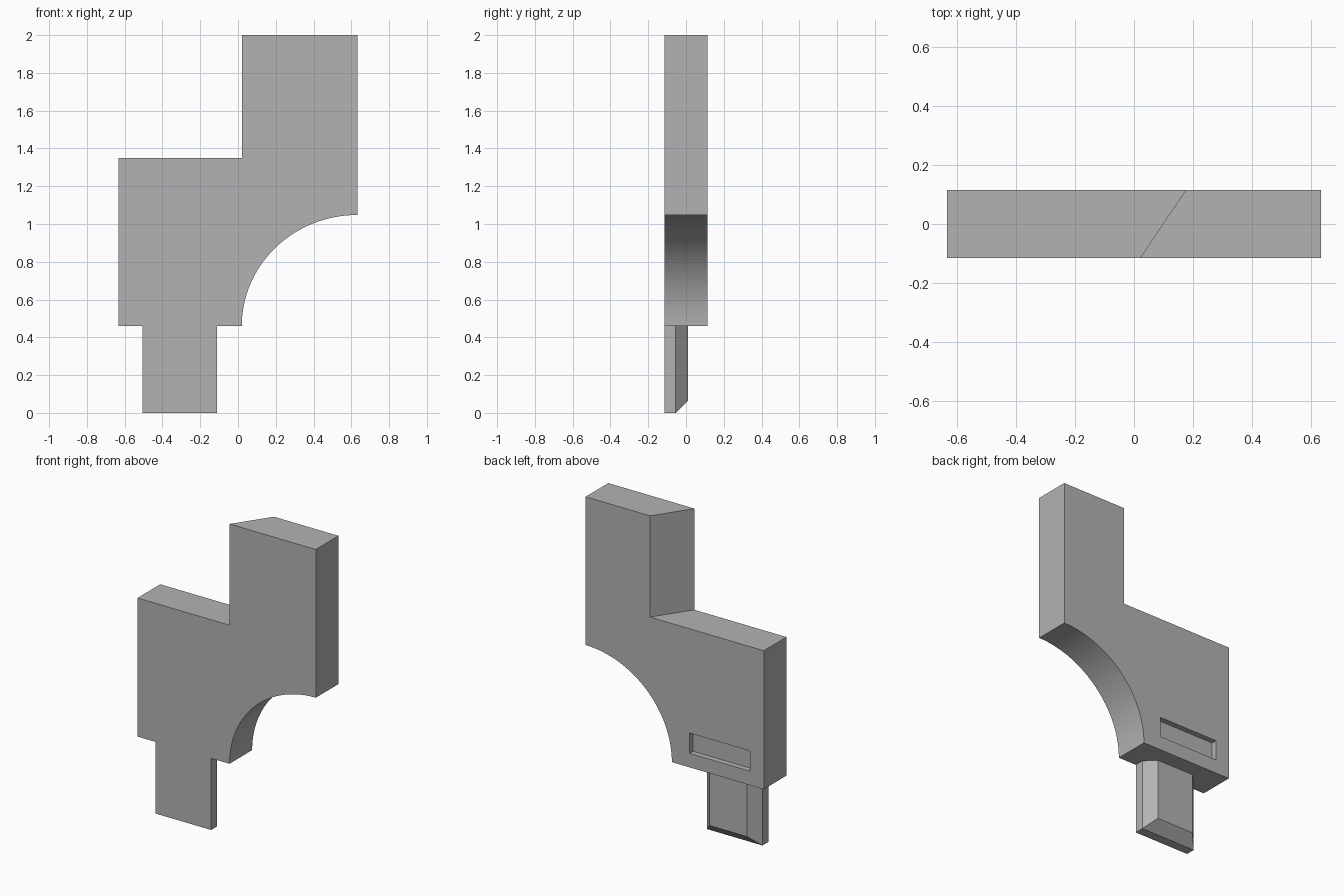
import bpy, bmesh
from math import radians, sin, cos

cube = bpy.data.objects.get("Cube")
if cube:
    bpy.data.objects.remove(cube, do_unlink=True)

grey = bpy.data.materials.new("plain grey")
grey.use_nodes = True
colour = (0.45, 0.45, 0.45, 1)
grey.diffuse_color = colour
grey.node_tree.nodes["Principled BSDF"].inputs["Base Color"].default_value = colour

HALF_WIDTH, HALF_DEPTH = 0.633, 0.115
SHOULDER, STEP, TOP = 0.46, 1.35, 2.0


def loft(name, front, back, caps=True):
    """Join two matching loops of points into a solid, with optional end caps."""
    bm = bmesh.new()
    a = [bm.verts.new(p) for p in front]
    b = [bm.verts.new(p) for p in back]
    n = len(a)
    for i in range(n):
        j = (i + 1) % n
        bm.faces.new((a[i], a[j], b[j], b[i]))
    if caps:
        bm.faces.new(a)
        bm.faces.new(b[::-1])
    bmesh.ops.recalc_face_normals(bm, faces=bm.faces)
    mesh = bpy.data.meshes.new(name)
    bm.to_mesh(mesh)
    bm.free()
    mesh.materials.append(grey)
    obj = bpy.data.objects.new(name, mesh)
    bpy.context.collection.objects.link(obj)
    return obj


def rect(x0, x1, z0, z1, y):
    return [(x0, y, z0), (x1, y, z0), (x1, y, z1), (x0, y, z1)]


def body_profile(y, step_x):
    # Quarter-round underside, then the stepped outline
    steps = 32
    arc = []
    for i in range(steps + 1):
        t = radians(90 * i / steps)
        arc.append((HALF_WIDTH - 0.613 * cos(t), y, SHOULDER + 0.588 * sin(t)))
    return arc + [(HALF_WIDTH, y, TOP), (step_x, y, TOP), (step_x, y, STEP),
                  (-HALF_WIDTH, y, STEP), (-HALF_WIDTH, y, SHOULDER)]


# Body, with the upright's step wall slanting from front to back
body = loft("body", body_profile(-HALF_DEPTH, 0.02), body_profile(HALF_DEPTH, 0.175))

# Shallow slot in the back of the body
slot = (-0.535, -0.106, 0.55, 0.68)
cutter = loft("slot_cutter", rect(*slot, HALF_DEPTH - 0.036), rect(*slot, HALF_DEPTH + 0.1))
cutter.hide_render = True
cut = body.modifiers.new("slot", "BOOLEAN")
cut.operation, cut.solver, cut.object = "DIFFERENCE", "EXACT", cutter
bpy.context.view_layer.objects.active = body
bpy.ops.object.modifier_apply(modifier=cut.name)
bpy.data.objects.remove(cutter, do_unlink=True)

# Tab below the body, bevelled on its back sides and bottom
x0, x1, bevel = -0.505, -0.11, 0.065
mid_y, back_y = -0.055, 0.01
loft("tab_plate", rect(x0, x1, 0, SHOULDER, -HALF_DEPTH), rect(x0, x1, 0, SHOULDER, mid_y))
loft("tab_bevel", rect(x0, x1, 0, SHOULDER, mid_y),
     rect(x0 + bevel, x1 - bevel, bevel, SHOULDER, back_y))

# Smooth curve, sharp edges
bpy.ops.object.select_all(action="DESELECT")
body.select_set(True)
bpy.context.view_layer.objects.active = body
bpy.ops.object.shade_smooth_by_angle(angle=radians(30))
